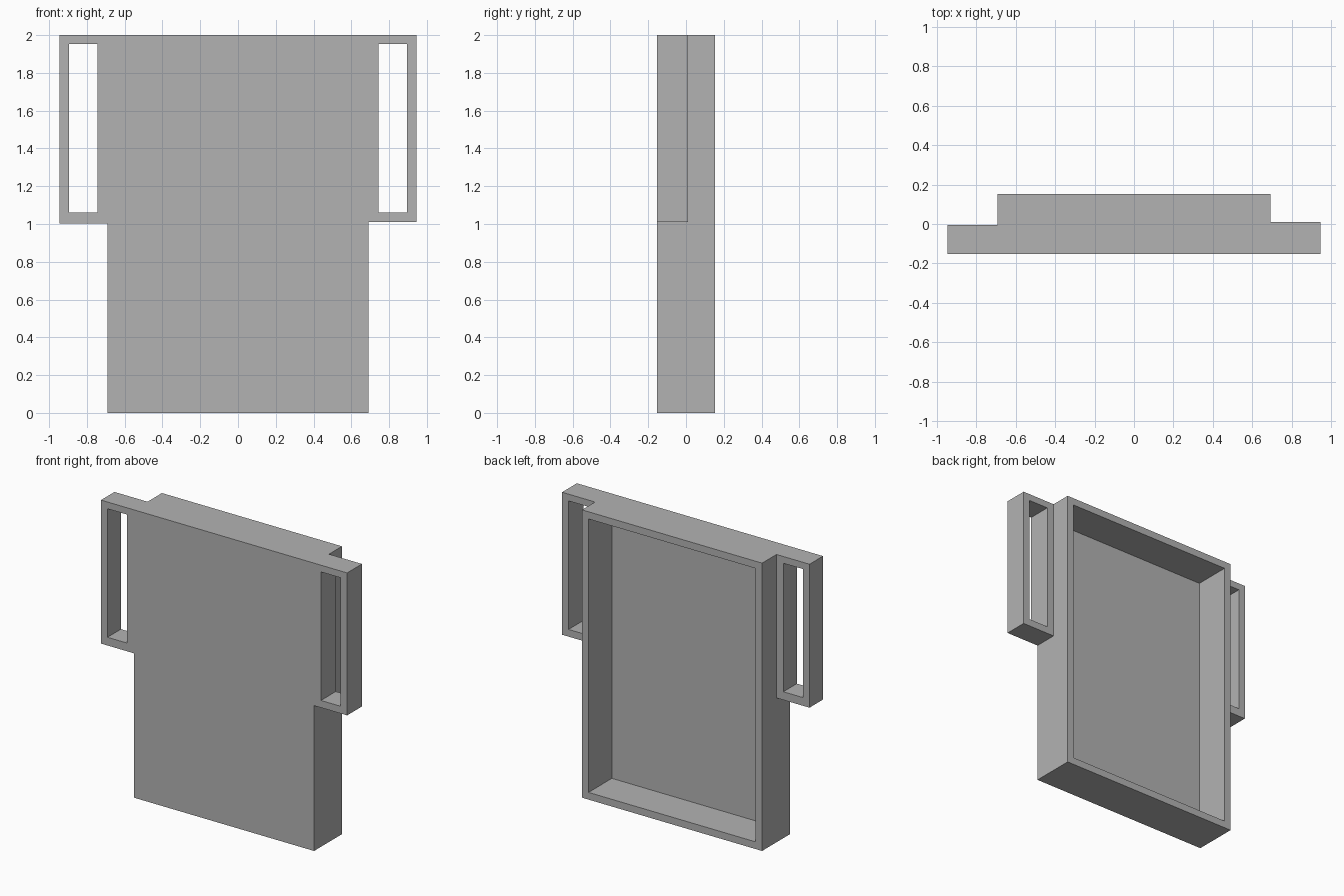
import bpy

cube = bpy.data.objects.get("Cube")
if cube:
    bpy.data.objects.remove(cube, do_unlink=True)

# Main sizes
HALF_W, HALF_D, HEIGHT = 0.692, 0.153, 2.0
WALL = 0.05
HANDLE_OUT = 0.946

grey = bpy.data.materials.new("light grey")
grey.use_nodes = True
colour = (0.45, 0.45, 0.45, 1)
grey.diffuse_color = colour
grey.node_tree.nodes["Principled BSDF"].inputs["Base Color"].default_value = colour


def box(name, x, y, z):
    """Box spanning the given (low, high) ranges."""
    spans = (x, y, z)
    bpy.ops.mesh.primitive_cube_add(size=1, location=[(a + b) / 2 for a, b in spans])
    ob = bpy.context.object
    ob.name = name
    ob.scale = [b - a for a, b in spans]
    bpy.ops.object.transform_apply(location=True, rotation=False, scale=True)
    ob.data.materials.append(grey)
    return ob


def combine(target, tool, operation):
    """Apply a boolean and discard the tool."""
    tool.hide_render = True
    mod = target.modifiers.new(operation.lower(), "BOOLEAN")
    mod.operation, mod.object, mod.solver = operation, tool, "EXACT"
    bpy.context.view_layer.objects.active = target
    bpy.ops.object.modifier_apply(modifier=mod.name)
    bpy.data.objects.remove(tool, do_unlink=True)


# Tray body
tray = box("tray_with_handles", (-HALF_W, HALF_W), (-HALF_D, HALF_D), (0, HEIGHT))

# Side handles, flush with the front and the top, each with a tall slot
for side, back, bottom in ((-1, -0.005, 1.003), (1, 0.01, 1.01)):
    def span(a, b):
        return tuple(sorted((side * a, side * b)))
    handle = box("handle", span(HALF_W - 0.02, HANDLE_OUT), (-HALF_D, back), (bottom, HEIGHT))
    combine(tray, handle, "UNION")
    slot = box("slot_cutter", span(0.745, HANDLE_OUT - WALL), (-0.3, 0.3), (1.06, 1.953))
    combine(tray, slot, "DIFFERENCE")

# Recess open at the back
recess = box("recess_cutter", (WALL - HALF_W, HALF_W - WALL),
             (WALL - HALF_D, 0.3), (WALL, HEIGHT - WALL))
combine(tray, recess, "DIFFERENCE")
